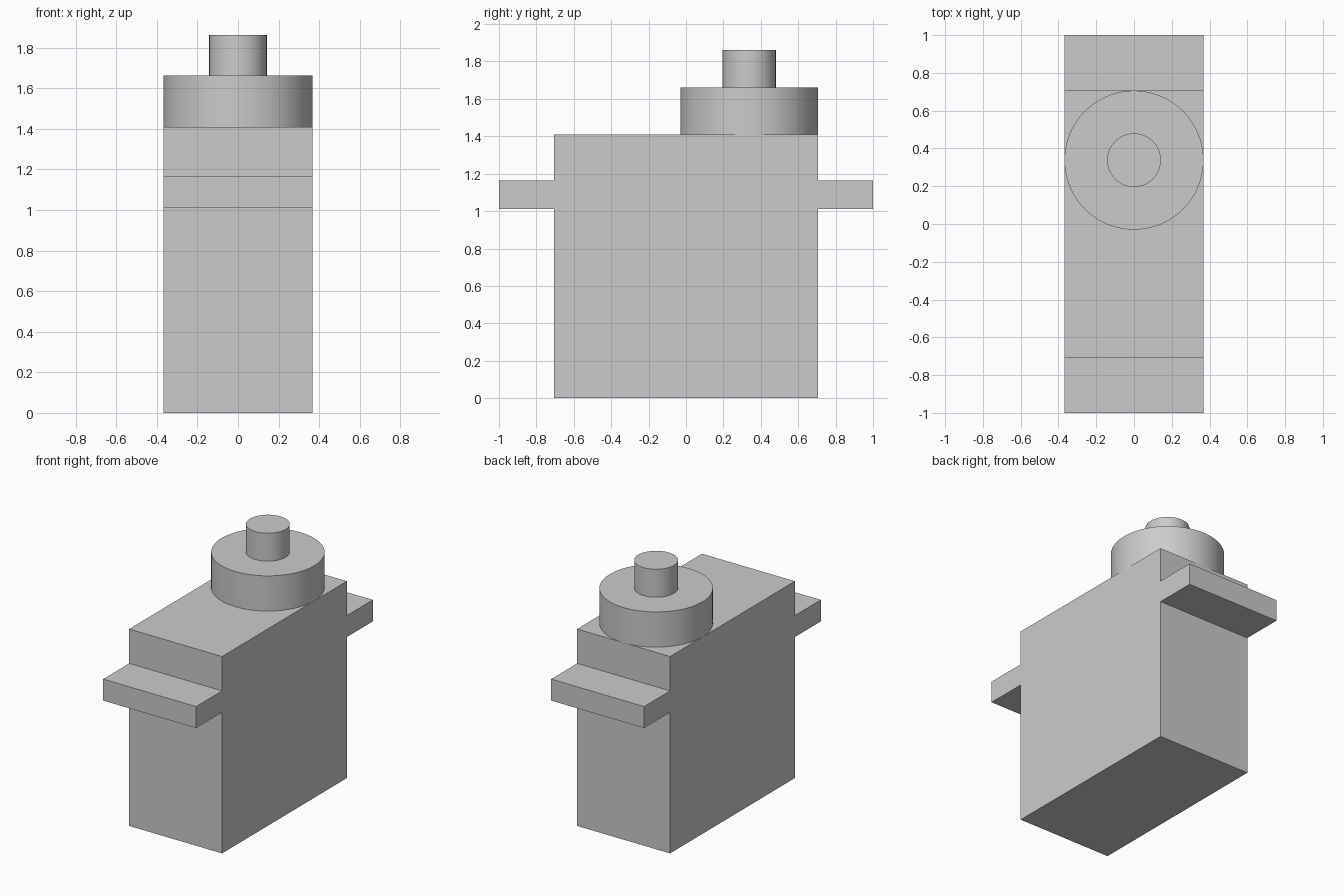
import bpy, bmesh

if "Cube" in bpy.data.objects:
    bpy.data.objects.remove(bpy.data.objects["Cube"])

HALF_W = 0.368           # half width of the case, also the gear cover radius
BODY_Y, TAB_Y = 0.706, 1.0
TAB_Z0, TAB_Z1, BODY_TOP = 1.01, 1.164, 1.41
AXIS_Y = BODY_Y - HALF_W


def extrude_profile(name, half, half_width):
    """Mirror a (y, z) half outline across y = 0 and extrude it along x."""
    outline = half + [(-y, z) for y, z in reversed(half)]
    bm = bmesh.new()
    face = bm.faces.new([bm.verts.new((-half_width, y, z)) for y, z in outline])
    ext = bmesh.ops.extrude_face_region(bm, geom=[face])
    verts = [v for v in ext["geom"] if isinstance(v, bmesh.types.BMVert)]
    bmesh.ops.translate(bm, verts=verts, vec=(2 * half_width, 0, 0))
    bmesh.ops.recalc_face_normals(bm, faces=bm.faces)
    mesh = bpy.data.meshes.new(name)
    bm.to_mesh(mesh)
    bm.free()
    obj = bpy.data.objects.new(name, mesh)
    bpy.context.collection.objects.link(obj)
    return obj


def cylinder(name, radius, z0, z1):
    bpy.ops.mesh.primitive_cylinder_add(
        vertices=96, radius=radius, depth=z1 - z0,
        location=(0, AXIS_Y, (z0 + z1) / 2))
    bpy.context.object.name = name
    bpy.ops.object.shade_smooth_by_angle()


# Motor case with its two mounting tabs, one continuous outline
extrude_profile("motor_case", [
    (BODY_Y, 0), (BODY_Y, TAB_Z0), (TAB_Y, TAB_Z0),
    (TAB_Y, TAB_Z1), (BODY_Y, TAB_Z1), (BODY_Y, BODY_TOP)], HALF_W)

# Round gear cover and output shaft on top
cylinder("gear_cover", HALF_W, BODY_TOP, 1.662)
cylinder("output_shaft", 0.142, 1.662, 1.862)
